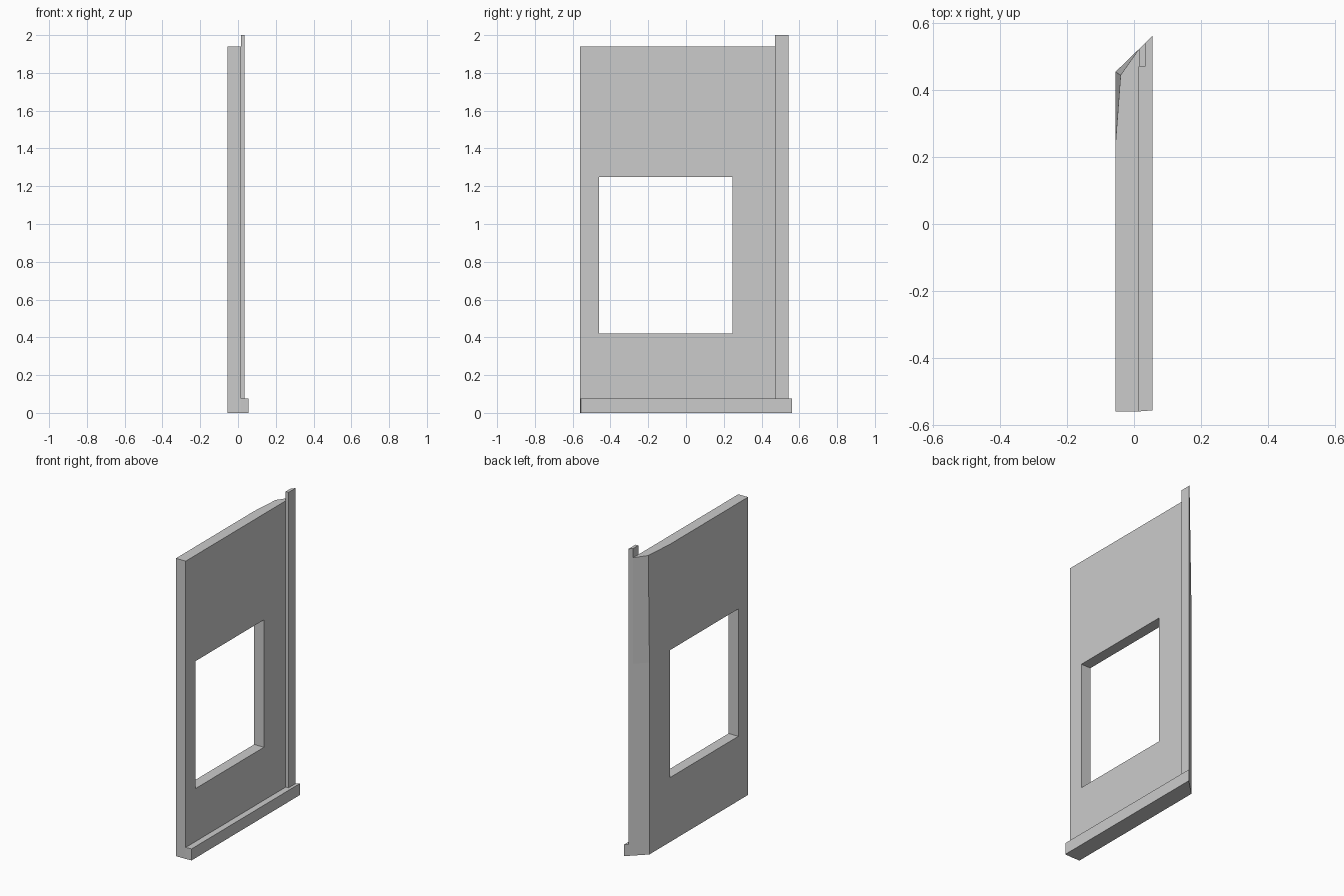
import bpy
import bmesh

cube = bpy.data.objects.get("Cube")
if cube:
    bpy.data.objects.remove(cube, do_unlink=True)

grey = bpy.data.materials.new("plain grey")
grey.use_nodes = True
grey.diffuse_color = (0.6, 0.6, 0.6, 1)
grey.node_tree.nodes["Principled BSDF"].inputs["Base Color"].default_value = (0.6, 0.6, 0.6, 1)

INNER, OUTER, FRONT = -0.055, 0.015, -0.56


def mitre(x):
    """Y of the slanted corner end at a given x."""
    return 0.455 + (x - INNER) * 0.97


def finish(name, bm):
    bmesh.ops.recalc_face_normals(bm, faces=bm.faces)
    mesh = bpy.data.meshes.new(name)
    bm.to_mesh(mesh)
    bm.free()
    mesh.materials.append(grey)
    obj = bpy.data.objects.new(name, mesh)
    bpy.context.collection.objects.link(obj)
    return obj


def mitred_bar(name, x0, x1, y0, y1, z0, z1):
    """Bar with a straight front end (y0 to y1) and a mitred back end."""
    bm = bmesh.new()
    plan = [(x0, y0), (x1, y1), (x1, mitre(x1)), (x0, mitre(x0))]
    low, high = ([bm.verts.new((x, y, z)) for x, y in plan] for z in (z0, z1))
    bm.faces.new(low)
    bm.faces.new(high)
    for i in range(4):
        j = (i + 1) % 4
        bm.faces.new((low[i], low[j], high[j], high[i]))
    return finish(name, bm)


# Wall panel: two grids around the window opening, joined along their borders
rows = [0, 0.42, 1.25, 1.94]
bm = bmesh.new()
grid = {}
for s, x in enumerate((INNER, OUTER)):
    for i, y in enumerate((FRONT, -0.46, 0.245, mitre(x))):
        for k, z in enumerate(rows):
            grid[s, i, k] = bm.verts.new((x, y, z))

# Pulled-in top corner of the mitred end
grid[0, 3, 3].co = (-0.04, 0.445, rows[-1])

for s in (0, 1):
    for i in range(3):
        for k in range(3):
            if (i, k) == (1, 1):
                continue
            a, b, c, d = (grid[s, i, k], grid[s, i + 1, k],
                          grid[s, i + 1, k + 1], grid[s, i, k + 1])
            if (s, i, k) == (0, 2, 2):
                bm.faces.new((a, b, d))
                bm.faces.new((b, c, d))
            else:
                bm.faces.new((a, b, c, d))

# Outer edges and window reveals
for edge in [e for e in bm.edges if e.is_boundary]:
    keys = [key for key, v in grid.items() if v in edge.verts]
    if keys[0][0] == 0:
        (_, i, k), (_, j, m) = keys
        bm.faces.new((grid[0, i, k], grid[0, j, m], grid[1, j, m], grid[1, i, k]))
finish("wall_panel", bm)

# Skirting along the foot and upright strip at the corner
mitred_bar("skirting", OUTER, 0.055, FRONT, -0.557, 0, 0.075)
mitred_bar("corner_strip", OUTER, 0.035, 0.47, 0.47, 0.075, 2)
